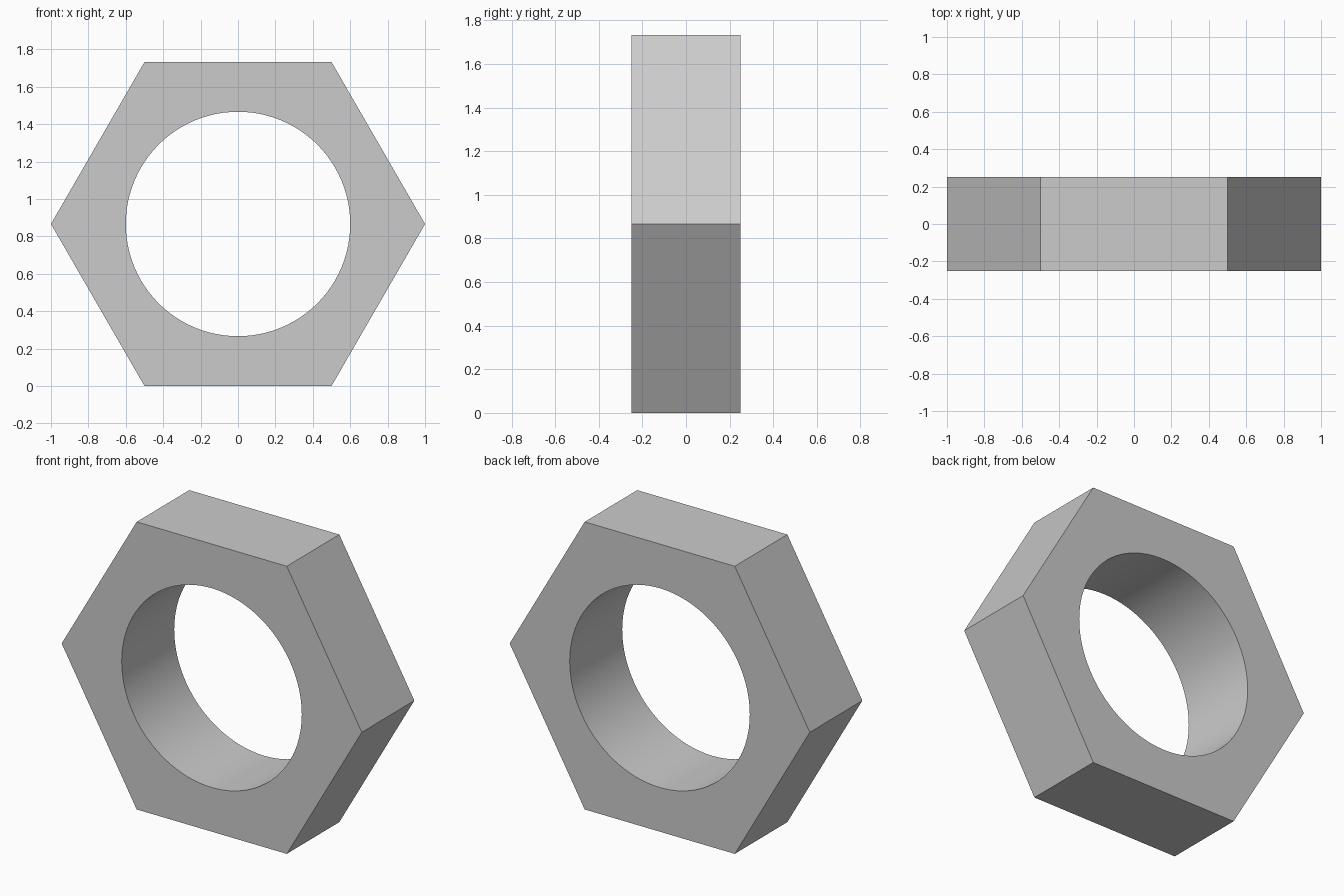
import bpy, bmesh
from math import cos, sin, pi, sqrt, radians

if "Cube" in bpy.data.objects:
    bpy.data.objects.remove(bpy.data.objects["Cube"])

R, HOLE, HALF = 1.0, 0.6, 0.25   # corner radius, bore radius, half thickness
CZ = sqrt(3) / 2                 # height of the bore axis
SEG = 96                         # bore segments, a multiple of six
STEP = SEG // 6

bm = bmesh.new()

def ring(radius, count, y):
    return [bm.verts.new((radius * cos(2 * pi * i / count), y,
                          CZ + radius * sin(2 * pi * i / count))) for i in range(count)]

outer = [ring(R, 6, y) for y in (-HALF, HALF)]
inner = [ring(HOLE, SEG, y) for y in (-HALF, HALF)]

# Six flat outer sides
for i in range(6):
    j = (i + 1) % 6
    bm.faces.new((outer[0][i], outer[0][j], outer[1][j], outer[1][i]))

# Round bore
for i in range(SEG):
    j = (i + 1) % SEG
    bm.faces.new((inner[0][i], inner[1][i], inner[1][j], inner[0][j]))

# Front and back faces, one fan-shaped sector per hexagon side
for o, n in zip(outer, inner):
    for i in range(6):
        j = (i + 1) % 6
        a, mid = i * STEP, i * STEP + STEP // 2
        for k in range(STEP):
            corner = o[i] if a + k < mid else o[j]
            bm.faces.new((corner, n[(a + k + 1) % SEG], n[a + k]))
        bm.faces.new((o[i], o[j], n[mid]))

bmesh.ops.recalc_face_normals(bm, faces=bm.faces)
mesh = bpy.data.meshes.new("hex_nut")
bm.to_mesh(mesh)
bm.free()

nut = bpy.data.objects.new("hex_nut", mesh)
bpy.context.collection.objects.link(nut)
bpy.context.view_layer.objects.active = nut
nut.select_set(True)
bpy.ops.object.shade_smooth_by_angle(angle=radians(30))
